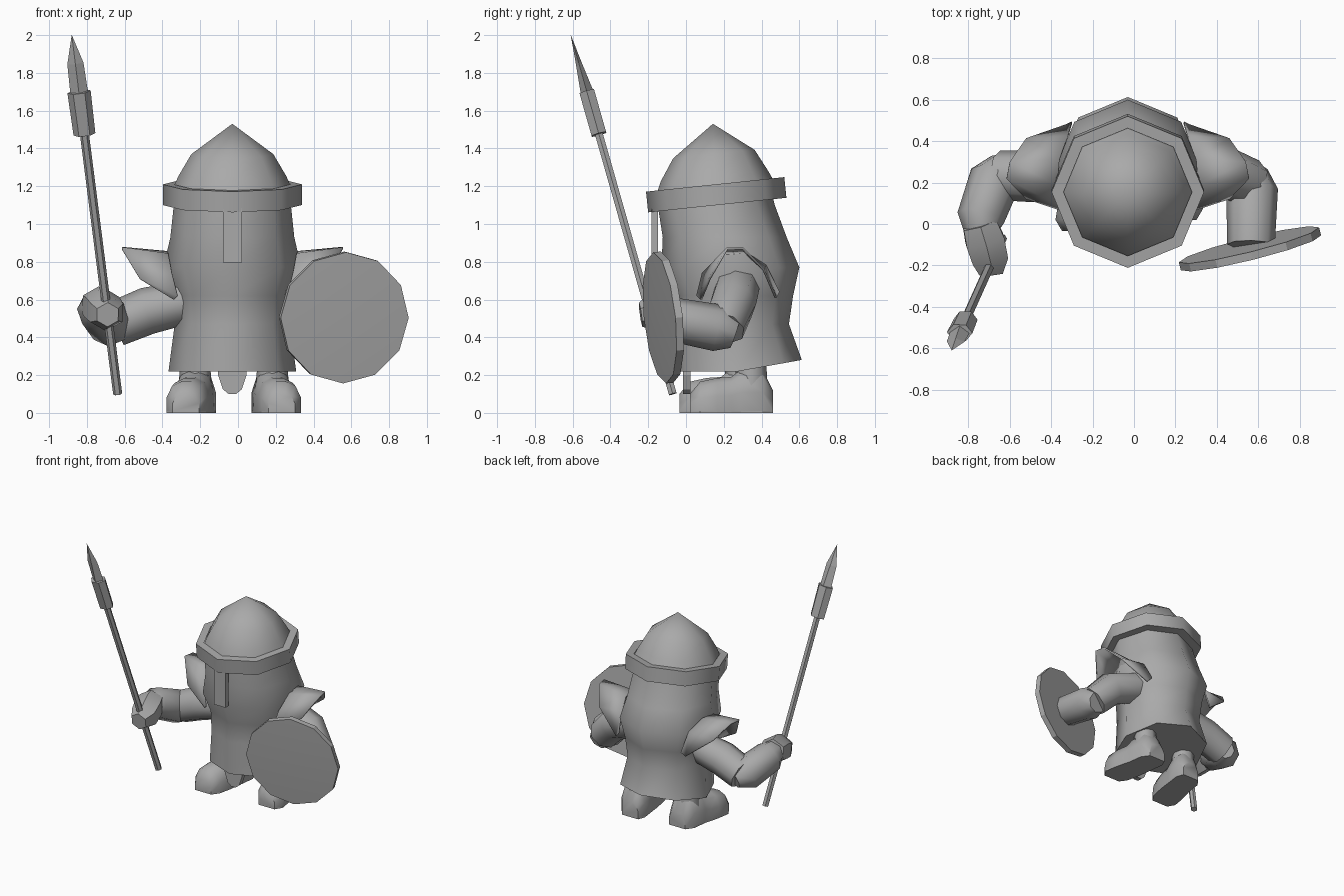
import bpy, bmesh, math
from mathutils import Vector, Matrix

if "Cube" in bpy.data.objects:
    bpy.data.objects.remove(bpy.data.objects["Cube"])

CX = -0.03  # body centre line
grey = bpy.data.materials.new("stone grey")
grey.diffuse_color = (0.4, 0.4, 0.4, 1)
grey.use_nodes = True
grey.node_tree.nodes["Principled BSDF"].inputs["Base Color"].default_value = grey.diffuse_color


def loft(name, rings, smooth=50, caps=True, closed=True, thick=0):
    """Skin a list of equally long point rings."""
    bm = bmesh.new()
    vs = [[bm.verts.new(p) for p in r] for r in rings]
    n = len(rings[0])
    for a, b in zip(vs, vs[1:]):
        for i in range(n if closed else n - 1):
            j = (i + 1) % n
            bm.faces.new((a[i], a[j], b[j], b[i]))
    if caps:
        bm.faces.new(vs[0])
        bm.faces.new(vs[-1])
    bmesh.ops.remove_doubles(bm, verts=bm.verts, dist=0.0005)
    bmesh.ops.recalc_face_normals(bm, faces=bm.faces)
    me = bpy.data.meshes.new(name)
    bm.to_mesh(me)
    bm.free()
    me.materials.append(grey)
    ob = bpy.data.objects.new(name, me)
    bpy.context.collection.objects.link(ob)
    if thick:
        m = ob.modifiers.new("thickness", 'SOLIDIFY')
        m.thickness, m.offset = thick, 0
    if smooth:
        bpy.ops.object.select_all(action='DESELECT')
        ob.select_set(True)
        bpy.context.view_layer.objects.active = ob
        bpy.ops.object.shade_smooth_by_angle(angle=math.radians(smooth))
    return ob


def ring(c, rx, ry, n=8, basis=None, turn=0.0):
    c, basis = Vector(c), basis or Matrix.Identity(3)
    return [c + basis @ Vector((rx * math.cos(a), ry * math.sin(a), 0))
            for a in (2 * math.pi * i / n + turn for i in range(n))]


def frame(axis, side=(1, 0, 0)):
    """Basis whose z follows axis and whose x stays near side."""
    z = Vector(axis).normalized()
    y = z.cross(Vector(side)).normalized()
    return Matrix((y.cross(z), y, z)).transposed()


def tube(name, pts, radii, n=8, side=(0, 0, 1), smooth=50):
    pts = [Vector(p) for p in pts]
    rings = []
    for i, (p, r) in enumerate(zip(pts, radii)):
        d = pts[min(i + 1, len(pts) - 1)] - pts[max(i - 1, 0)]
        rings.append(ring(p, r, r, n, frame(d, side)))
    return loft(name, rings, smooth)


# Body: eight-sided barrel with a raised back hem
body = []
for z, r, cy in [(.22, .338, .275), (.47, .305, .24), (.62, .317, .25), (.77, .365, .235),
                 (.93, .328, .205), (1.1, .31, .16), (1.2, .29, .155)]:
    pts = ring((CX, cy, z), r, r)
    if z < .3:
        for p in pts:
            p.z += .06 * max(0, (p.y - .28) / .33)
    body.append(pts)
loft("body", body)

# Front flap below the hem
flap = [(-.075, .25), (-.075, .2), (-.05, .125), (-.02, .1), (.02, .1), (.05, .125), (.075, .2), (.075, .25)]
loft("front_flap", [[(CX + u, y, z) for u, z in flap] for y in (-.015, .025)], 0)

# Helmet: tilted brim ring, dome and nose guard
tilt = frame((0, -.105, 1))
hc = Vector((CX, .16, 1.155))


def helm(r, h, back=0.0):
    return ring(hc + tilt @ Vector((0, back, h)), r, r, 8, tilt)


loft("helmet_brim", [helm(.285, -.055), helm(.368, -.055), helm(.368, .055), helm(.31, .055)], 50, caps=False)
loft("helmet_dome", [helm(.312, .04), helm(.285, .1), helm(.217, .215, .01), helm(.0001, .375, .022)])
loft("nose_guard", [[(CX - .05, y, .795), (CX + .05, y, .795), (CX + .05, y, 1.12), (CX - .05, y, 1.12)]
                    for y in (-.182, -.147)], 0)

# Shoulder guards, legs and boots on both sides
outer = [(.31, .08, .6), (.49, .125, .71), (.585, .22, .872), (.57, .3, .872), (.49, .41, .76), (.3, .475, .61)]
inner = [(.29, .06, .62), (.32, .09, .74), (.34, .19, .84), (.33, .31, .85), (.29, .42, .78), (.27, .49, .64)]
# distance from toe, centre offset, half width, height
boot = [(0, .25, .07, .1), (.055, .247, .105, .165), (.145, .23, .108, .185), (.22, .215, .105, .19),
        (.27, .205, .1, .23), (.385, .19, .1, .23), (.44, .18, .07, .12)]
arch = [(-1, 0), (-1, .45), (-.72, .85), (-.25, 1), (.25, 1), (.72, .85), (1, .45), (1, 0)]
# side, mirror sign, toe position, sideways shift
for side, s, toe, dx in (("left", 1, .02, .012), ("right", -1, -.035, -.003)):
    loft(side + "_shoulder_guard", [[(CX + s * u, y, z) for u, y, z in r] for r in (inner, outer)],
         60, caps=False, closed=False, thick=.012)
    lx, ly = CX + s * (.2 + dx), toe + .325
    tube(side + "_leg", [(lx, ly, .12), (lx, ly, .3)], [.088, .078], side=(1, 0, 0))
    loft(side + "_boot", [[(CX + s * (u + dx + w * a), toe + y, .01 * (1 - b) + h * b) for a, b in arch]
                          for y, u, w, h in boot])
    # sole plate reaching the ground
    loft(side + "_sole", [[(CX + s * (u + dx + w * d), toe + y, z) for d, rows in ((-1, boot), (1, boot[::-1]))
                           for y, u, w, h in rows] for z in (0, .012)], 0)

# Arms, bent at the elbow
tube("left_upper_arm", [(.22, .27, .66), (.44, .25, .58), (.56, .2, .45)], [.12, .125, .115])
tube("left_forearm", [(.565, .26, .42), (.57, .17, .45), (.565, -.1, .5)], [.08, .125, .115])
tube("right_upper_arm", [(-.26, .23, .59), (-.48, .23, .54), (-.65, .235, .47)], [.115, .125, .12])
tube("right_forearm", [(-.63, .3, .44), (-.67, .22, .47), (-.74, .03, .55), (-.73, -.03, .56)],
     [.065, .125, .115, .09])
tube("right_hand", [(-.745, .0, .575), (-.72, -.08, .56), (-.695, -.17, .53), (-.69, -.24, .52)],
     [.095, .108, .1, .065], n=6)

# Shield: twelve-sided disc with a shallow dome
sb = frame((.24, -.965, -.1), (.97, .24, 0))
sc = Vector((.56, -.12, .505))


def disc(r, h):
    return ring(sc + sb @ Vector((0, 0, h)), r, r, 12, sb)


loft("shield", [disc(.0001, -.02), disc(.349, -.02), disc(.349, .02), disc(.0001, .032)], 20)

# Spear: shaft, socket block and leaf blade along one axis
foot, tip = Vector((-.637, -.07, .1)), Vector((-.88, -.61, 2.0))
ax = frame(tip - foot)


def at(z, rx, ry, n, turn=0.0):
    return ring(foot.lerp(tip, (z - .1) / 1.9), rx, ry, n, ax, turn)


loft("spear_shaft", [at(.1, .024, .024, 6), at(1.5, .024, .024, 6)], 0)
loft("spear_socket", [at(1.475, .058, .046, 6), at(1.7, .062, .046, 6)], 0)
loft("spear_blade", [at(1.69, .047, .035, 4), at(1.85, .043, .016, 4), at(2.0, .0005, .0005, 4)], 0)
